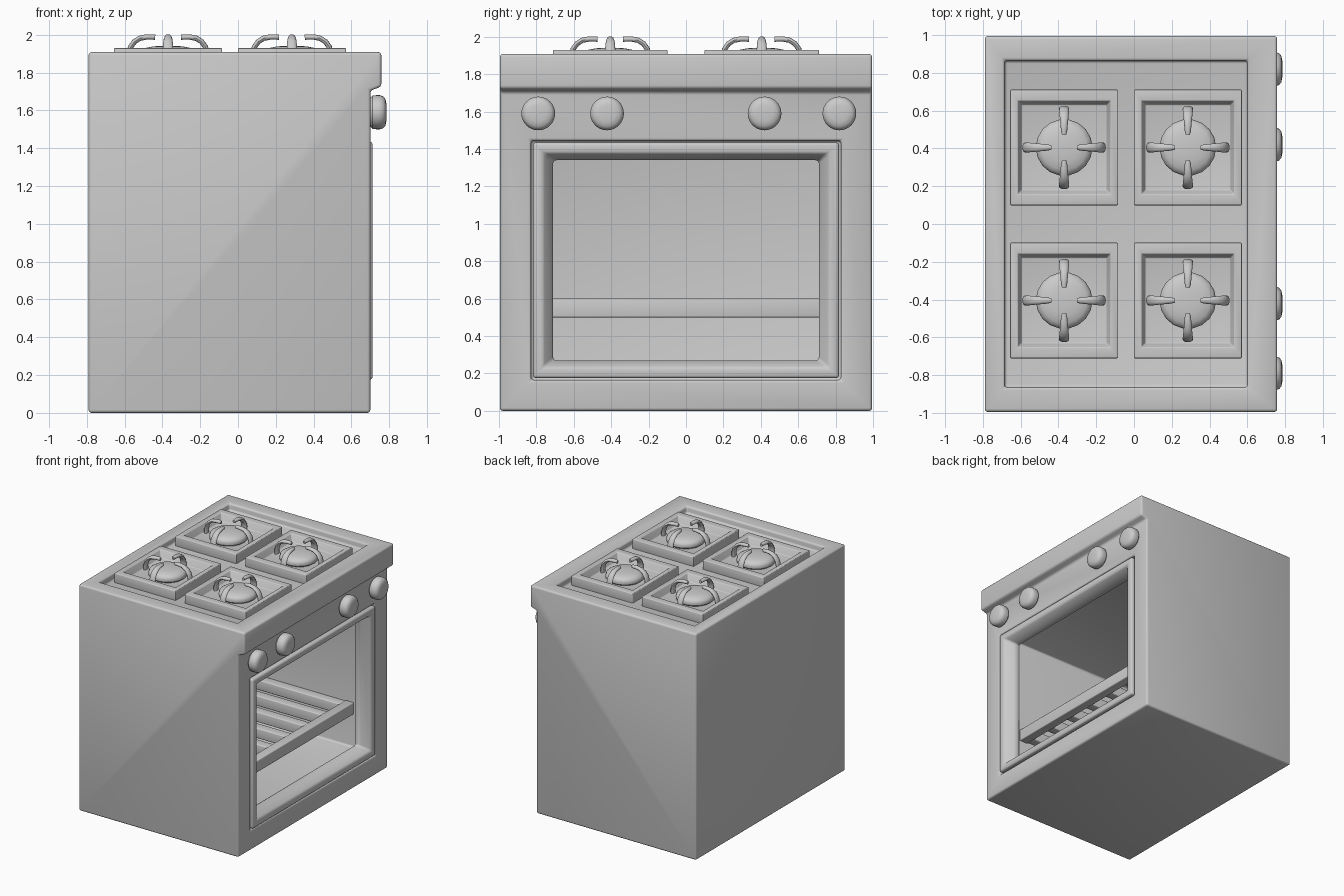
import bpy, bmesh, math
from mathutils import Vector, Matrix

if "Cube" in bpy.data.objects:
    bpy.data.objects.remove(bpy.data.objects["Cube"])


def make(name, bm, bevel=0, segs=3):
    bmesh.ops.recalc_face_normals(bm, faces=bm.faces)
    me = bpy.data.meshes.new(name)
    bm.to_mesh(me)
    bm.free()
    ob = bpy.data.objects.new(name, me)
    bpy.context.collection.objects.link(ob)
    if bevel:
        add_bevel(ob, bevel, segs)
    return ob


def add_bevel(ob, width, segs=3):
    m = ob.modifiers.new("bevel", 'BEVEL')
    m.width, m.segments = width, segs
    m.limit_method, m.angle_limit = 'ANGLE', math.radians(30)


def skin(name, rings, caps=True, loop=False, bevel=0):
    """Join successive point rings with quads."""
    bm = bmesh.new()
    vs = [[bm.verts.new(p) for p in r] for r in rings]
    n = len(vs[0])
    pairs = list(zip(vs, vs[1:])) + ([(vs[-1], vs[0])] if loop else [])
    for a, b in pairs:
        for i in range(n):
            j = (i + 1) % n
            bm.faces.new((a[i], a[j], b[j], b[i]))
    if caps:
        bm.faces.new(vs[0])
        bm.faces.new(vs[-1])
    return make(name, bm, bevel)


def box(name, x0, x1, y0, y1, z0, z1, bevel=0):
    ring = lambda z: [(x0, y0, z), (x1, y0, z), (x1, y1, z), (x0, y1, z)]
    return skin(name, [ring(z0), ring(z1)], bevel=bevel)


def lathe(name, profile, segs):
    return skin(name, [[(r * math.cos(2 * math.pi * i / segs), r * math.sin(2 * math.pi * i / segs), z)
                        for i in range(segs)] for r, z in profile])


# Body: side profile with overhanging front lip, extruded across y
side = [(-0.79, 0), (0.70, 0), (0.70, 1.705), (0.758, 1.725), (0.758, 1.908), (-0.79, 1.908)]
body = skin("oven_body", [[(x, y, z) for x, z in side] for y in (-0.995, 0.995)])

# Cut the hob recess, the door pocket and the oven cavity
cutters = [
    box("hob_recess_cutter", -0.685, 0.60, -0.865, 0.865, 1.85, 2.2),
    box("door_pocket_cutter", 0.58, 1.0, -0.828, 0.828, 0.165, 1.445),
    box("cavity_cutter", -0.70, 0.65, -0.76, 0.76, 0.22, 1.39),
]
for c in cutters:
    c.hide_render = True
    m = body.modifiers.new("cut", 'BOOLEAN')
    m.operation, m.object, m.solver = 'DIFFERENCE', c, 'EXACT'
add_bevel(body, 0.016)

# Door frame with sloped inner reveal
def door_ring(y, z0, z1, x):
    return [(x, -y, z0), (x, y, z0), (x, y, z1), (x, -y, z1)]

skin("door_frame", [door_ring(0.818, 0.175, 1.435, 0.585), door_ring(0.818, 0.175, 1.435, 0.712),
                    door_ring(0.765, 0.23, 1.38, 0.712), door_ring(0.71, 0.27, 1.34, 0.63),
                    door_ring(0.71, 0.27, 1.34, 0.585)], caps=False, loop=True, bevel=0.016)

# Oven rack
for nm, x in (("front", 0.47), ("back", -0.69)):
    box("rack_bar_" + nm, x, x + 0.08, -0.76, 0.76, 0.50, 0.60, 0.008)
for i in range(7):
    y = -0.72 + 0.24 * i
    box("rack_slat", -0.63, 0.49, y - 0.04, y + 0.04, 0.51, 0.595, 0.008)

# Control knobs
for y in (-0.79, -0.422, 0.42, 0.82):
    k = lathe("knob", [(0.07, -0.01), (0.075, 0.0), (0.088, 0.012), (0.09, 0.03), (0.09, 0.05),
                       (0.084, 0.068), (0.07, 0.08), (0.045, 0.085), (0.01, 0.086)], 32)
    k.data.transform(Matrix.Translation((0.70, y, 1.59)) @ Matrix.Rotation(math.pi / 2, 4, 'Y'))

# Four hob units: tray, burner cap and four curved prongs
prong_path = [(0.205, 1.862, 0.026), (0.207, 1.90, 0.027), (0.198, 1.935, 0.027), (0.178, 1.963, 0.025),
              (0.15, 1.981, 0.022), (0.115, 1.988, 0.019), (0.085, 1.988, 0.016), (0.068, 1.987, 0.011)]
for cx in (-0.37, 0.285):
    for cy in (-0.405, 0.405):
        def tray_ring(a, b, z):
            return [(cx - a, cy - b, z), (cx + a, cy - b, z), (cx + a, cy + b, z), (cx - a, cy + b, z)]
        skin("burner_tray", [tray_ring(0.286, 0.306, 1.845), tray_ring(0.286, 0.306, 1.929),
                             tray_ring(0.245, 0.247, 1.929), tray_ring(0.225, 0.227, 1.868)], bevel=0.006)
        cap = lathe("burner_cap", [(0.11, 1.86), (0.135, 1.868), (0.148, 1.88), (0.15, 1.90), (0.142, 1.917),
                                   (0.12, 1.93), (0.08, 1.938), (0.04, 1.941), (0.008, 1.942)], 18)
        cap.data.transform(Matrix.Translation((cx, cy, 0)))
        for q in range(4):
            rings = []
            for i, (r, z, w) in enumerate(prong_path):
                a, b = prong_path[max(i - 1, 0)], prong_path[min(i + 1, len(prong_path) - 1)]
                t = Vector((b[0] - a[0], 0, b[1] - a[1])).normalized()
                n = Vector((t.z, 0, -t.x))
                ring = []
                for s in range(12):
                    u = 2 * math.pi * s / 12
                    ring.append(Vector((r, w * math.cos(u), z)) + n * 0.014 * math.sin(u))
                rings.append(ring)
            p = skin("pan_prong", rings)
            p.data.transform(Matrix.Translation((cx, cy, 0)) @ Matrix.Rotation(q * math.pi / 2, 4, 'Z'))

# Apply modifiers, remove cutters, smooth by angle
bpy.context.view_layer.update()
parts = [o for o in bpy.context.collection.objects if o not in cutters]
bpy.ops.object.select_all(action='DESELECT')
for o in parts:
    o.select_set(True)
bpy.context.view_layer.objects.active = body
bpy.ops.object.convert(target='MESH')
for c in cutters:
    bpy.data.objects.remove(c)
bpy.ops.object.shade_smooth_by_angle(angle=math.radians(40))
